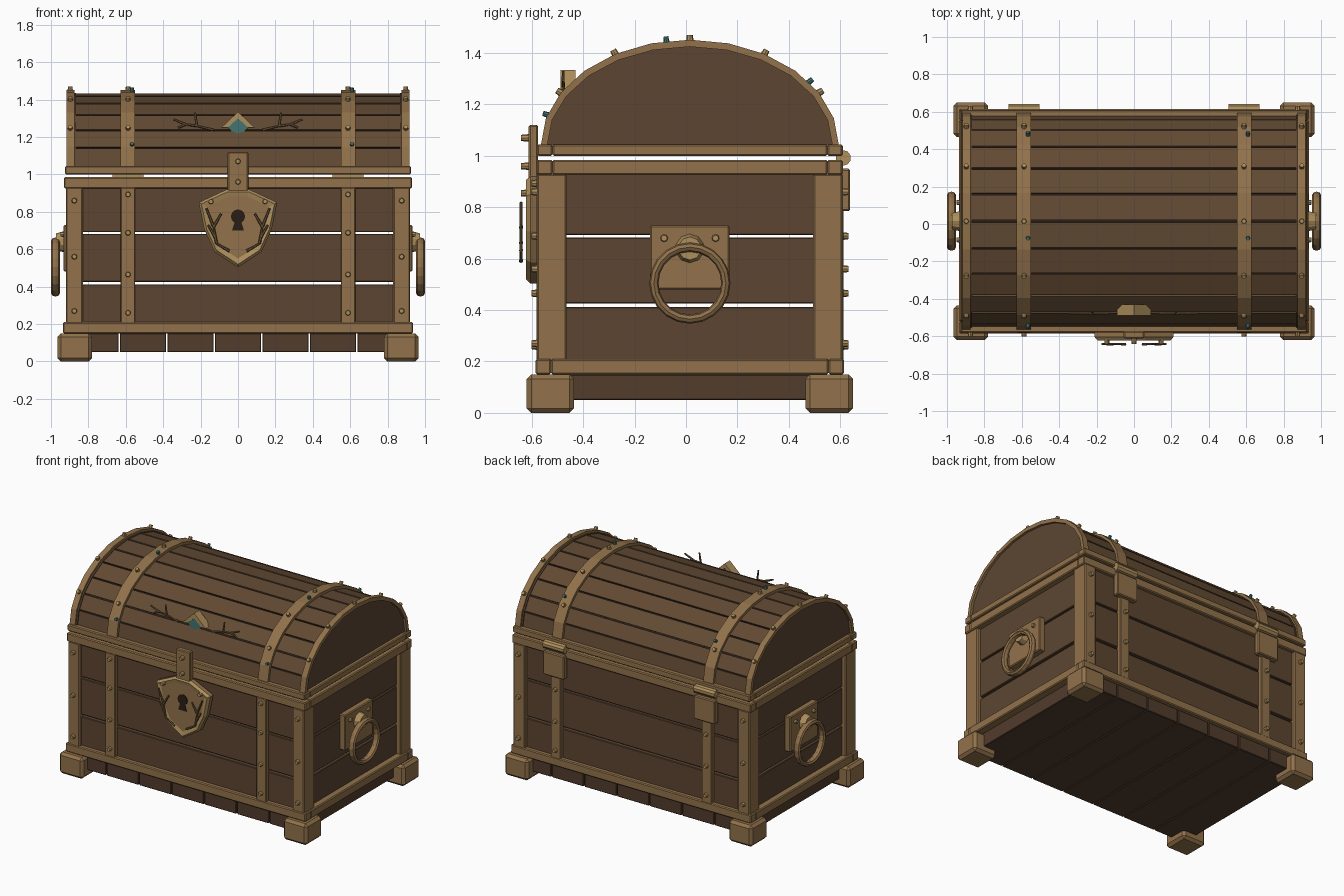
import bpy, bmesh
from math import sin, cos, radians, pi
from mathutils import Vector, Matrix

if "Cube" in bpy.data.objects:
    bpy.data.objects.remove(bpy.data.objects["Cube"])

CY = 0.015      # chest centre in y
LID_Z = 1.04    # base height of the arched lid


def material(name, rgb):
    lin = [((c / 255 + 0.055) / 1.055) ** 2.4 for c in rgb] + [1]
    m = bpy.data.materials.new(name)
    m.use_nodes = True
    m.diffuse_color = lin
    m.node_tree.nodes["Principled BSDF"].inputs["Base Color"].default_value = lin
    return m


LID = material("lid_wood", (98, 74, 51))
WOOD = material("body_wood", (92, 69, 49))
BASE = material("base_wood", (82, 60, 44))
TRIM = material("bronze_trim", (146, 114, 75))
BRASS = material("light_brass", (174, 143, 92))
TEAL = material("teal_gem", (66, 116, 114))
DARK = material("dark_groove", (40, 29, 21))
TWIG = material("twig_brown", (112, 88, 58))


def finish(name, bm, mats, bevel=0):
    bmesh.ops.recalc_face_normals(bm, faces=bm.faces)
    me = bpy.data.meshes.new(name)
    bm.to_mesh(me)
    bm.free()
    for m in mats:
        me.materials.append(m)
    ob = bpy.data.objects.new(name, me)
    bpy.context.scene.collection.objects.link(ob)
    if bevel:
        mod = ob.modifiers.new("Bevel", "BEVEL")
        mod.width, mod.segments = bevel, 1
    return ob


def boxes(name, ranges, mat, bevel=0):
    """One object out of boxes given as x0, x1, y0, y1, z0, z1."""
    bm = bmesh.new()
    for x0, x1, y0, y1, z0, z1 in ranges:
        mx = (Matrix.Translation(((x0 + x1) / 2, (y0 + y1) / 2, (z0 + z1) / 2))
              @ Matrix.Diagonal((abs(x1 - x0), abs(y1 - y0), abs(z1 - z0), 1)))
        bmesh.ops.create_cube(bm, size=1, matrix=mx)
    return finish(name, bm, [mat], bevel)


def rods(name, segs, r1, r2, mat, sides=8):
    """Tapered rods between pairs of points."""
    bm = bmesh.new()
    for p, q in segs:
        p, q = Vector(p), Vector(q)
        d = q - p
        mx = Matrix.Translation((p + q) / 2) @ d.to_track_quat("Z", "Y").to_matrix().to_4x4()
        bmesh.ops.create_cone(bm, cap_ends=True, segments=sides, radius1=r1,
                              radius2=r2, depth=d.length, matrix=mx)
    return finish(name, bm, [mat])


def loft(name, rings, mats, mat_of_ring):
    """Skin a list of point loops and cap both ends."""
    bm = bmesh.new()
    loops = [[bm.verts.new(p) for p in ring] for ring in rings]
    n = len(loops[0])
    for k, (a, b) in enumerate(zip(loops, loops[1:])):
        for i in range(n):
            j = (i + 1) % n
            bm.faces.new((a[i], a[j], b[j], b[i])).material_index = mat_of_ring[k]
    bm.faces.new(loops[0])
    bm.faces.new(loops[-1]).material_index = mat_of_ring[-1]
    return finish(name, bm, mats)


def plate(name, pts, y0, y1, mat):
    return loft(name, [[(x, y, z) for x, z in pts] for y in (y0, y1)], [mat], [0])


def arch_point(x, a, b, deg):
    return (x, CY + a * sin(radians(deg)), LID_Z + b * cos(radians(deg)))


def arch(name, x0, x1, inner, outer, spans, mat):
    """Curved slabs; each span is a list of angles from the top of the lid."""
    bm = bmesh.new()
    for angles in spans:
        rows = [[bm.verts.new(arch_point(x, *ab, t)) for x, ab in
                 ((x0, inner), (x1, inner), (x1, outer), (x0, outer))] for t in angles]
        for r, s in zip(rows, rows[1:]):
            for i in range(4):
                j = (i + 1) % 4
                bm.faces.new((r[i], r[j], s[j], s[i]))
        bm.faces.new(rows[0])
        bm.faces.new(rows[-1])
    return finish(name, bm, [mat])


def frame(name, x, y, z0, z1, w=0.06):
    boxes(name, [(-x, x, CY + s * (y - w), CY + s * y, z0, z1) for s in (-1, 1)]
          + [(s * (x - w), s * x, CY - y + w, CY + y - w, z0, z1) for s in (-1, 1)],
          TRIM, 0.006)


SIDES = (-1, 1)
STEPS = list(range(-90, 91, 15))

# Feet, floor planks and the frames
boxes("feet", [(sx * 0.78, sx * 0.965, CY + sy * 0.45, CY + sy * 0.635, 0, 0.15)
               for sx in SIDES for sy in SIDES], TRIM, 0.018)
boxes("floor_planks", [(i * 0.254 - 0.124, i * 0.254 + 0.124, CY - 0.575, CY + 0.575, 0.05, 0.15)
                       for i in range(-3, 4)], BASE, 0.004)
frame("bottom_frame", 0.935, 0.6, 0.15, 0.21)
frame("body_top_frame", 0.93, 0.595, 0.925, 0.985)
frame("lid_frame", 0.925, 0.595, 1.0, 1.045)

# Wall planks with narrow gaps between them
LEVELS = ((0.2, 0.412), (0.426, 0.682), (0.692, 0.93))
boxes("front_and_back_planks", [(-0.84, 0.84, CY + s * 0.535, CY + s * 0.57, a, b)
                                for s in SIDES for a, b in LEVELS], WOOD, 0.004)
boxes("end_planks", [(s * 0.855, s * 0.89, CY - 0.5, CY + 0.5, a, b)
                     for s in SIDES for a, b in LEVELS], WOOD, 0.004)

# Corner posts and vertical straps
boxes("corner_posts", [(sx * 0.83, sx * 0.92, CY + sy * 0.48, CY + sy * 0.595, 0.2, 0.93)
                       for sx in SIDES for sy in SIDES], TRIM, 0.006)
boxes("body_straps", [(sx * 0.55, sx * 0.627, CY + sy * 0.56, CY + sy * 0.597, 0.2, 0.93)
                      for sx in SIDES for sy in SIDES], TRIM, 0.004)
studs = [(x, z) for x, zs in ((0.875, (0.27, 0.56, 0.86)), (0.588, (0.26, 0.465, 0.688, 0.893)))
         for z in zs]
rods("body_studs", [((sx * x, CY + sy * 0.59, z), (sx * x, CY + sy * 0.617, z))
                    for x, z in studs for sx in SIDES for sy in SIDES], 0.016, 0.012, BRASS)

# Arched lid: dark core, planks, end panels, rims and straps
arch("lid_core", -0.87, 0.87, (0.53, 0.36), (0.55, 0.38), [STEPS], DARK)
arch("lid_planks", -0.885, 0.885, (0.535, 0.365), (0.562, 0.392),
     [[t + 0.6, t + 14.4] for t in STEPS[:-1]], LID)
for s in SIDES:
    side = "left" if s > 0 else "right"
    loft("lid_end_panel_" + side,
         [[arch_point(s * x, 0.57, 0.396, t) for t in STEPS] for x in (0.865, 0.9)], [WOOD], [0])
    arch("lid_rim_" + side, s * 0.875, s * 0.917, (0.555, 0.385), (0.58, 0.412), [STEPS], TRIM)
    arch("lid_strap_" + side, s * 0.55, s * 0.627, (0.555, 0.385), (0.58, 0.412), [STEPS], TRIM)


def lid_studs(name, xs, angles, mat, r):
    rods(name, [(arch_point(x, 0.57, 0.4, t), arch_point(x, 0.598, 0.43, t))
                for x in xs for t in angles], r, r * 0.8, mat)


lid_studs("lid_studs", [s * x for s in SIDES for x in (0.897, 0.588)],
          (-60, -30, 0, 30, 60), BRASS, 0.015)
lid_studs("teal_studs", [s * 0.588 + 0.021 for s in SIDES], (-73, -9, 53), TEAL, 0.012)

# Hinges at the back
for s in SIDES:
    side = "left" if s > 0 else "right"
    boxes("hinge_plate_" + side, [(s * 0.505, s * 0.67, 0.595, 0.638, 0.785, 0.95)], TRIM, 0.006)
    rods("hinge_knuckle_" + side, [((s * 0.505, 0.612, 0.992), (s * 0.67, 0.612, 0.992))],
         0.03, 0.03, BRASS, 10)

# Ring handles on both ends
for s in SIDES:
    side = "left" if s > 0 else "right"
    boxes("handle_plate_" + side, [(s * 0.885, s * 0.932, CY - 0.155, CY + 0.155, 0.48, 0.73)],
          TRIM, 0.006)
    rods("handle_boss_" + side, [((s * 0.925, CY, 0.64), (s * 0.972, CY, 0.64))],
         0.058, 0.045, BRASS, 10)
    rods("handle_studs_" + side, [((s * 0.925, CY + d, 0.68), (s * 0.948, CY + d, 0.68))
                                  for d in (-0.1, 0.1)], 0.016, 0.012, BRASS)
    rings = []
    for k in range(9):
        a = 2 * pi * k / 8
        r = 0.14 + 0.018 * cos(a)
        rings.append([(s * (0.976 + 0.024 * sin(a)), CY + r * cos(pi * i / 10), 0.505 + r * sin(pi * i / 10))
                      for i in range(20)])
    ring = loft("handle_ring_" + side, rings, [TRIM], [0] * 9)
    bm = bmesh.new()
    bm.from_mesh(ring.data)
    bmesh.ops.delete(bm, geom=[f for f in bm.faces if len(f.verts) > 4], context="FACES_ONLY")
    bmesh.ops.remove_doubles(bm, verts=bm.verts, dist=0.0005)
    bmesh.ops.recalc_face_normals(bm, faces=bm.faces)
    bm.to_mesh(ring.data)
    bm.free()

# Lock: hasp, shield with sloped border, keyhole
boxes("hasp", [(-0.055, 0.055, -0.612, -0.575, 0.88, 1.12)], TRIM, 0.006)
half = [(0.06, 0.92), (0.21, 0.85), (0.18, 0.705), (0.125, 0.585), (0.0, 0.503)]
shield = half + [(-x, z) for x, z in half[-2::-1]]


def shield_ring(k, y):
    return [(x * k, y, 0.74 + (z - 0.74) * k) for x, z in shield]


loft("lock_shield", [shield_ring(1, -0.575), shield_ring(1, -0.605), shield_ring(0.93, -0.622),
                     shield_ring(0.8, -0.615)], [TRIM, BRASS], [0, 1, 1, 0])
hole = [(0.038 * sin(radians(t)), 0.775 + 0.038 * cos(radians(t))) for t in range(-150, 151, 30)]
plate("keyhole", hole + [(0.032, 0.7), (-0.032, 0.7)], -0.614, -0.619, DARK)
rods("lock_studs", [((x, -0.6, z), (x, -0.642, z)) for x, z in
                    ((0, 1.07), (0, 0.96), (0.145, 0.855), (-0.145, 0.855))], 0.016, 0.012, BRASS)


def twigs(name, paths, y, r):
    rods(name, [((s * p[0], y, p[1]), (s * q[0], y, q[1])) for s in SIDES
                for path in paths for p, q in zip(path, path[1:])], r, r * 0.7, TWIG, 6)


twigs("lock_twigs", [[(0.045, 0.59), (0.115, 0.63), (0.13, 0.72), (0.17, 0.82)],
                     [(0.13, 0.72), (0.09, 0.79)], [(0.12, 0.66), (0.16, 0.73)]], -0.642, 0.008)

# Lid emblem: gem, chevron and twigs
plate("emblem_gem", [(0, 1.315), (0.065, 1.262), (0.04, 1.235), (0, 1.218),
                     (-0.04, 1.235), (-0.065, 1.262)], -0.44, -0.483, TEAL)
for s in SIDES:
    plate("emblem_chevron_" + ("left" if s > 0 else "right"),
          [(0, 1.335), (s * 0.09, 1.25), (s * 0.055, 1.25), (0, 1.3)], -0.43, -0.488, BRASS)
twigs("emblem_twigs", [[(0.13, 1.238), (0.22, 1.26), (0.28, 1.268), (0.345, 1.295)],
                       [(0.22, 1.26), (0.23, 1.33)], [(0.28, 1.268), (0.32, 1.25)]], -0.478, 0.008)
